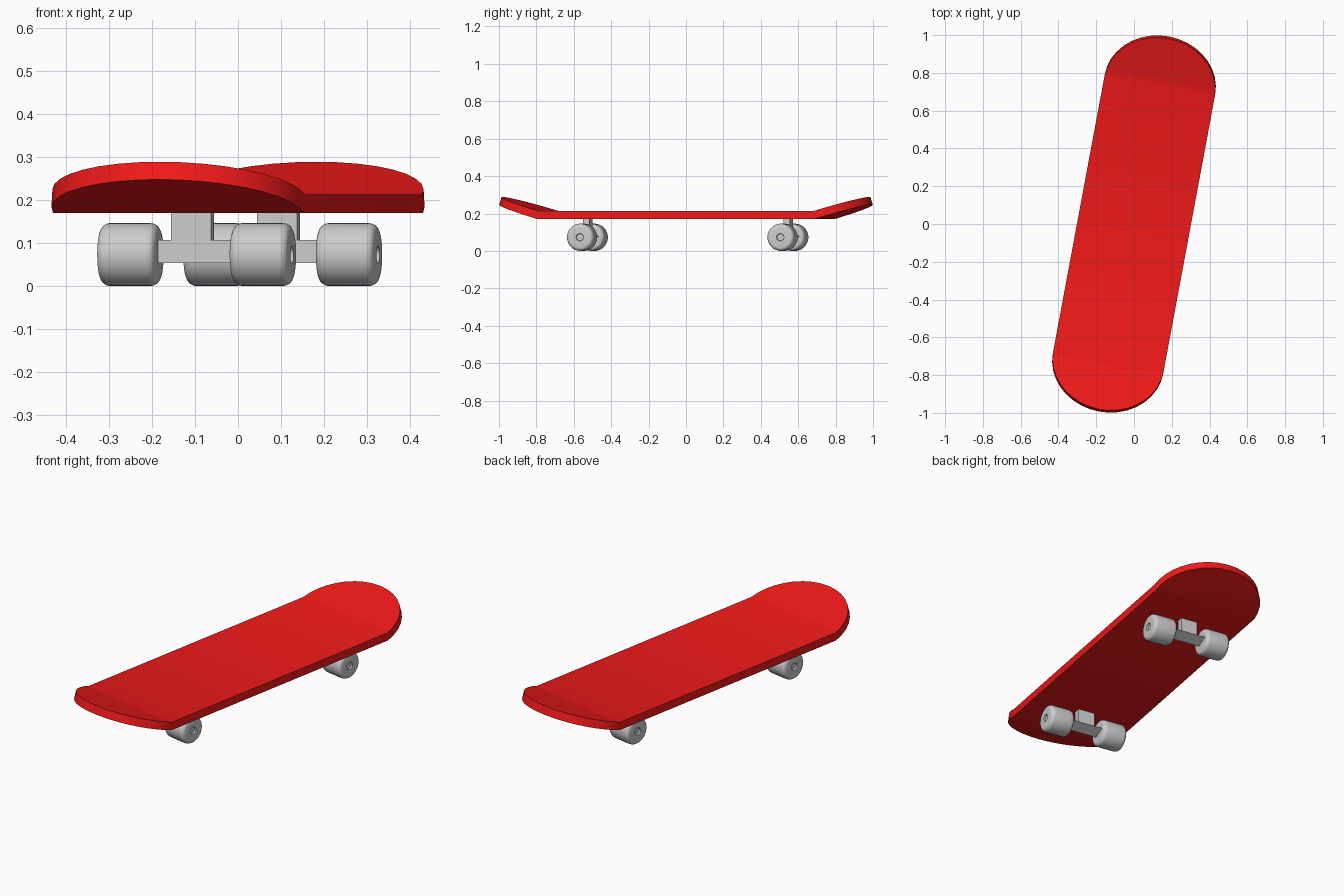
import bpy, bmesh, math
from mathutils import Matrix

if "Cube" in bpy.data.objects:
    bpy.data.objects.remove(bpy.data.objects["Cube"])

YAW = Matrix.Rotation(math.radians(-10.55), 4, 'Z')


def make(name, bm, matrix):
    bmesh.ops.recalc_face_normals(bm, faces=bm.faces[:])
    me = bpy.data.meshes.new(name)
    bm.to_mesh(me)
    bm.free()
    ob = bpy.data.objects.new(name, me)
    bpy.context.collection.objects.link(ob)
    ob.matrix_world = matrix
    bpy.ops.object.select_all(action='DESELECT')
    ob.select_set(True)
    bpy.context.view_layer.objects.active = ob
    bpy.ops.object.shade_smooth_by_angle(angle=math.radians(30))
    return ob


def deck():
    # flat middle panel with two half-oval ends tilted upward
    W, L, B, Z, T, N = 0.297, 0.752, 0.258, 0.17, 0.043, 18
    slope = math.atan(0.30)
    bm = bmesh.new()
    low, top = [], []
    for s in (1, -1):
        lo, hi = [], []
        for i in range(N + 1):
            a = math.pi * i / N
            x, d = s * W * math.cos(a), B * math.sin(a)
            kink = i in (0, N)
            if kink:
                d, dy, dz = 0, T * math.tan(slope / 2), T
            else:
                dy, dz = T * math.sin(slope), T * math.cos(slope)
            z = Z + d * math.tan(slope)
            lo.append(bm.verts.new((x, s * (L + d), z)))
            hi.append(bm.verts.new((x, s * (L + d - dy), z + dz)))
        low.append(lo)
        top.append(hi)
    for a, b in (low, top):
        bm.faces.new(a)
        bm.faces.new(b)
        bm.faces.new((a[0], a[-1], b[0], b[-1]))
    lo, hi = low[0] + low[1], top[0] + top[1]
    for i in range(len(lo)):
        j = (i + 1) % len(lo)
        bm.faces.new((lo[i], lo[j], hi[j], hi[i]))
    ob = make("deck", bm, YAW)
    mat = bpy.data.materials.new("red_paint")
    mat.diffuse_color = (0.88, 0.01, 0.01, 1)
    mat.use_nodes = True
    mat.node_tree.nodes["Principled BSDF"].inputs["Base Color"].default_value = mat.diffuse_color
    ob.data.materials.append(mat)


def wheel(name, side, matrix):
    # rounded profile (x, radius) spun round the axle, with a small hub recess
    R, A, B, C = 0.073, 0.088, 0.225, 0.02
    prof = [(A, 0), (A, R - C)]
    for cx, start in ((A + C, 180), (B - C, 90)):
        for k in range(6):
            t = math.radians(start - 18 * k)
            prof.append((cx + C * math.cos(t), R - C + C * math.sin(t)))
    prof += [(B, 0.02), (B - 0.008, 0.018), (B - 0.008, 0)]
    bm = bmesh.new()
    vs = [bm.verts.new((side * x, 0, r)) for x, r in prof]
    es = [bm.edges.new(p) for p in zip(vs, vs[1:])]
    bmesh.ops.spin(bm, geom=vs + es, axis=(1, 0, 0), cent=(0, 0, 0),
                   angle=2 * math.pi, steps=32)
    bmesh.ops.remove_doubles(bm, verts=bm.verts[:], dist=1e-5)
    make(name, bm, matrix)


def hanger(name, matrix):
    # triangular bar between the wheels, point to the rear
    bm = bmesh.new()
    ends = [[bm.verts.new((x, y, z)) for y, z in
             ((-0.018, 0.034), (0.046, 0.004), (-0.018, -0.02))] for x in (-0.11, 0.11)]
    for e in ends:
        bm.faces.new(e)
    for i in range(3):
        j = (i + 1) % 3
        bm.faces.new((ends[0][i], ends[0][j], ends[1][j], ends[1][i]))
    make(name, bm, matrix)


def mount(name, matrix):
    # block joining hanger to deck
    bm = bmesh.new()
    bmesh.ops.create_cube(bm, size=1, matrix=Matrix.Translation((-0.01, 0, 0.0535))
                          @ Matrix.Diagonal((0.095, 0.036, 0.09, 1)))
    make(name, bm, matrix)


deck()
for label, x, y in (("front", -0.096, -0.527), ("rear", 0.104, 0.545)):
    m = Matrix.Translation((x, y, 0.073)) @ YAW
    hanger(label + "_hanger", m)
    mount(label + "_mount", m)
    wheel(label + "_left_wheel", -1, m)
    wheel(label + "_right_wheel", 1, m)
